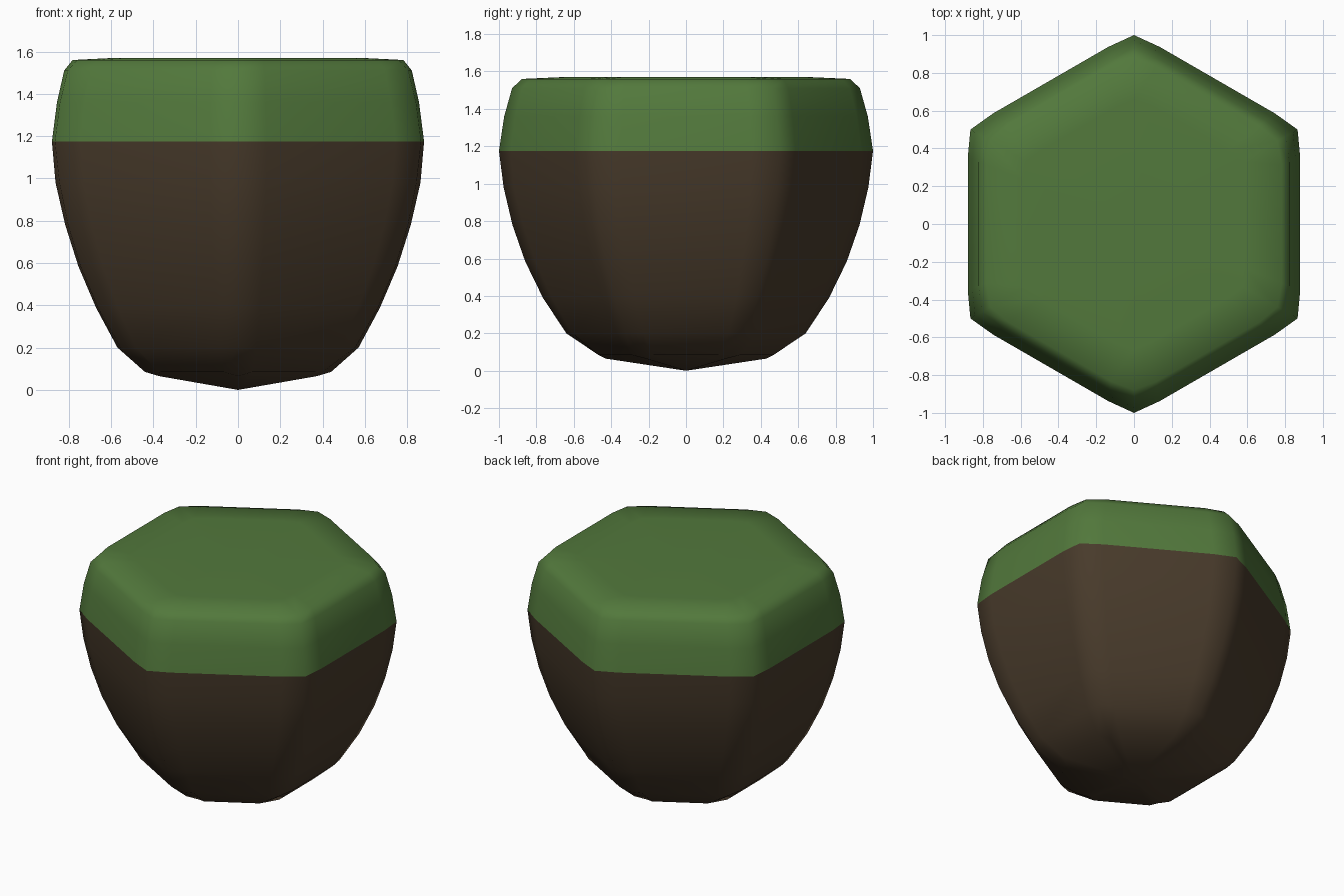
import bpy, bmesh, math

if "Cube" in bpy.data.objects:
    bpy.data.objects.remove(bpy.data.objects["Cube"])

def ring_points(corner, flat, z_corner, z_flat):
    """Hexagon with slightly bulged sides: a corner plus two side points per side."""
    pts = []
    half = flat * 0.40          # half length of the flat middle of each side
    for i in range(6):
        a = math.radians(90 + 60 * i)
        pts.append((corner * math.cos(a), corner * math.sin(a), z_corner))
        m = a + math.radians(30)
        for s in (-half, half):
            pts.append((flat * math.cos(m) - s * math.sin(m),
                        flat * math.sin(m) + s * math.cos(m), z_flat))
    return pts

def make_part(name, profile, tip_z, color):
    """Loft the rings from bottom to top, then close one end with a fan."""
    bm = bmesh.new()
    rings = [[bm.verts.new(p) for p in ring_points(*row)] for row in profile]
    n = len(rings[0])
    for lo, hi in zip(rings, rings[1:]):
        for i in range(n):
            j = (i + 1) % n
            bm.faces.new((lo[i], lo[j], hi[j], hi[i]))
    tip = bm.verts.new((0, 0, tip_z))
    upper = tip_z > profile[0][2]
    end = rings[-1] if upper else rings[0]
    for i in range(n):
        bm.faces.new((end[i], end[(i + 1) % n], tip))
    bmesh.ops.recalc_face_normals(bm, faces=bm.faces[:])
    # make sure the open shell faces outward
    bm.normal_update()
    if sum(f.normal.dot(f.calc_center_median() - tip.co * 0.5) for f in bm.faces) < 0:
        bmesh.ops.reverse_faces(bm, faces=bm.faces[:])
    mesh = bpy.data.meshes.new(name)
    bm.to_mesh(mesh)
    bm.free()
    for p in mesh.polygons:
        p.use_smooth = True
    mat = bpy.data.materials.new(name + "_color")
    mat.diffuse_color = color
    mat.use_nodes = True
    mat.node_tree.nodes["Principled BSDF"].inputs["Base Color"].default_value = mat.diffuse_color
    mesh.materials.append(mat)
    obj = bpy.data.objects.new(name, mesh)
    bpy.context.collection.objects.link(obj)
    return obj

# Dirt body: (corner radius, side distance, corner z, side z)
dirt = [
    (0.43, 0.44, 0.065, 0.085),
    (0.64, 0.57, 0.20, 0.20),
    (0.765, 0.672, 0.39, 0.39),
    (0.86, 0.755, 0.585, 0.585),
    (0.928, 0.817, 0.78, 0.78),
    (0.975, 0.863, 0.98, 0.98),
    (1.0, 0.88, 1.175, 1.175),
]
make_part("dirt_body", dirt, 0.0, (0.065, 0.043, 0.024, 1))

# Grass cap
grass = [
    (1.0, 0.88, 1.175, 1.175),
    (0.972, 0.856, 1.36, 1.36),
    (0.93, 0.822, 1.51, 1.51),
    (0.878, 0.782, 1.56, 1.56),
    (0.66, 0.585, 1.57, 1.57),
]
make_part("grass_cap", grass, 1.57, (0.085, 0.19, 0.045, 1))
